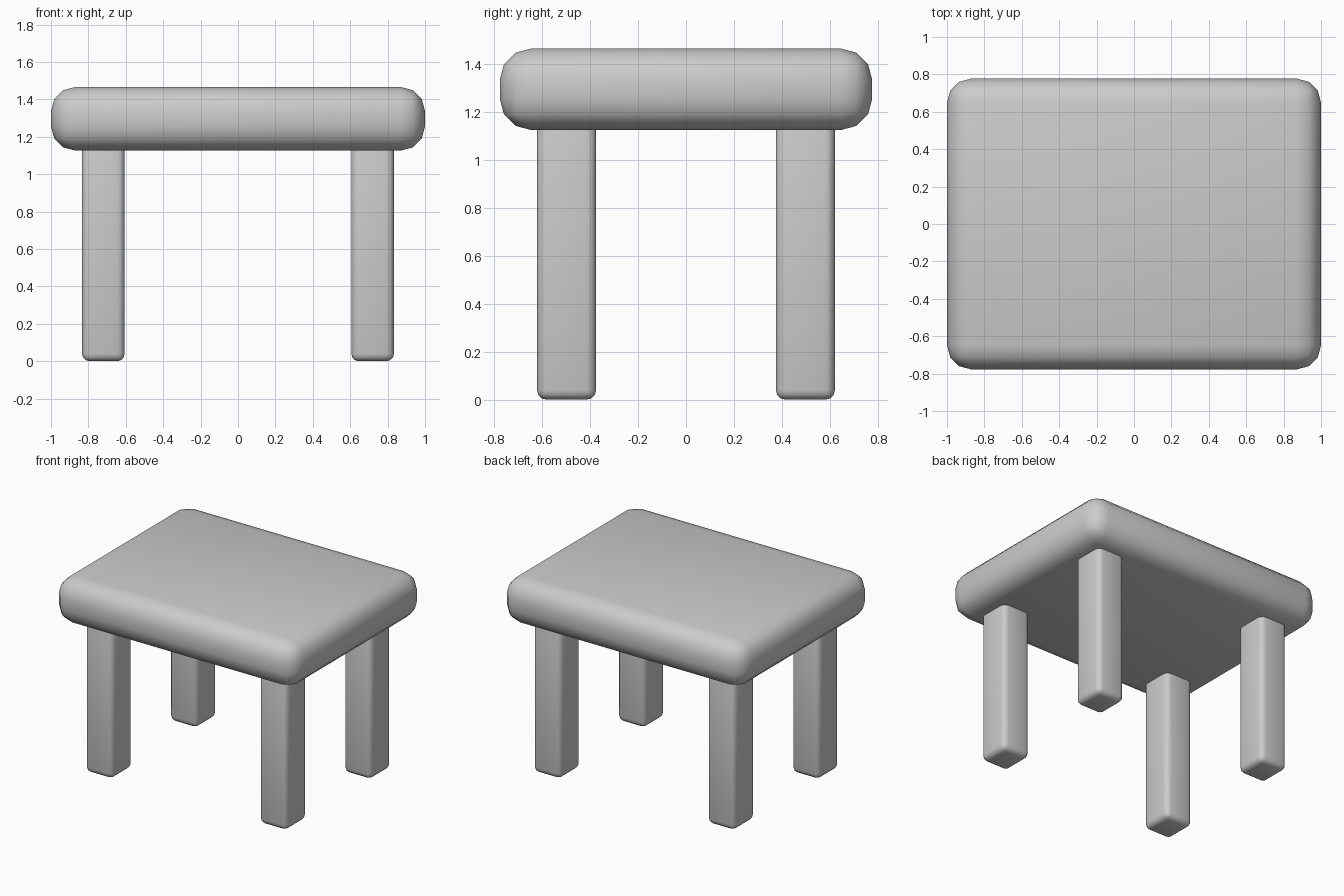
import bpy
from math import radians

if "Cube" in bpy.data.objects:
    bpy.data.objects.remove(bpy.data.objects["Cube"])


def rounded_box(name, centre, size, bevel, segments):
    bpy.ops.mesh.primitive_cube_add(size=1, location=centre)
    ob = bpy.context.object
    ob.name = name
    ob.scale = size
    bpy.ops.object.transform_apply(location=False, rotation=False, scale=True)
    mod = ob.modifiers.new("rounding", 'BEVEL')
    mod.width = bevel
    mod.segments = segments
    bpy.ops.object.modifier_apply(modifier=mod.name)
    bpy.ops.object.shade_smooth_by_angle(angle=radians(40))
    return ob


# Thick cushion-like top
rounded_box("table_top", (0, 0, 1.296), (2.0, 1.555, 0.34), 0.13, 3)

# Four legs, running slightly into the top
leg_top = 1.2
for y, end in ((-0.4985, "front"), (0.4985, "back")):
    for x, side in ((-0.72, "left"), (0.72, "right")):
        rounded_box(f"{end}_{side}_leg", (x, y, leg_top / 2),
                    (0.228, 0.247, leg_top), 0.04, 3)
